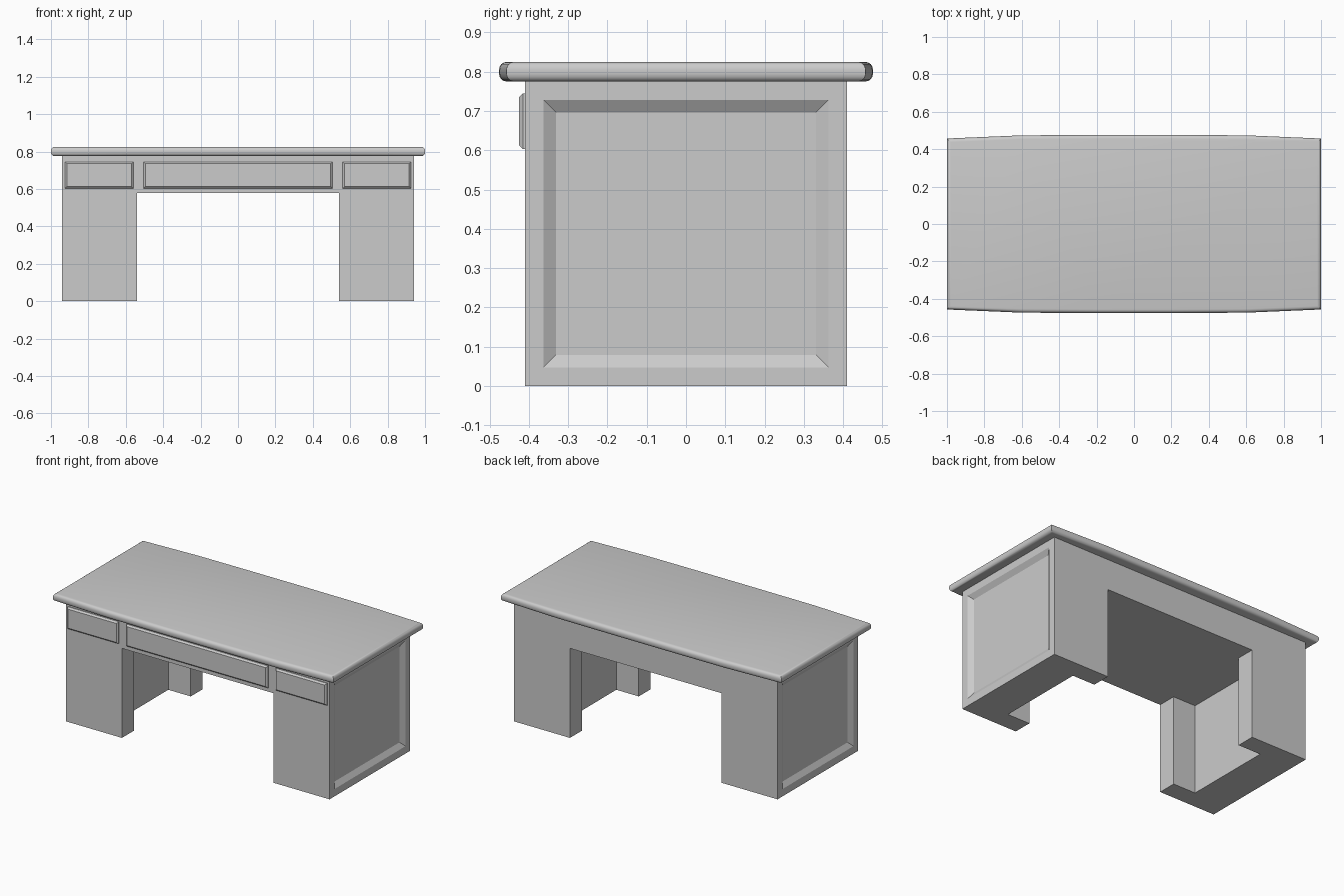
import bpy, bmesh
from mathutils import Vector

if "Cube" in bpy.data.objects:
    bpy.data.objects.remove(bpy.data.objects["Cube"])


def new_object(name, bm):
    bmesh.ops.recalc_face_normals(bm, faces=bm.faces)
    mesh = bpy.data.meshes.new(name)
    bm.to_mesh(mesh)
    bm.free()
    obj = bpy.data.objects.new(name, mesh)
    bpy.context.collection.objects.link(obj)
    return obj


def box_bm(lo, hi):
    lo, hi = Vector(lo), Vector(hi)
    bm = bmesh.new()
    bmesh.ops.create_cube(bm, size=1)
    bmesh.ops.scale(bm, vec=hi - lo, verts=bm.verts)
    bmesh.ops.translate(bm, vec=(lo + hi) / 2, verts=bm.verts)
    return bm


def apply_modifiers(obj):
    bpy.ops.object.select_all(action='DESELECT')
    bpy.context.view_layer.objects.active = obj
    obj.select_set(True)
    for mod in list(obj.modifiers):
        bpy.ops.object.modifier_apply(modifier=mod.name)


# Carcass with a sunken panel on each end
bm = box_bm((-0.94, -0.41, 0), (0.94, 0.41, 0.776))
bm.normal_update()
for face in [f for f in bm.faces if abs(f.normal.x) > 0.9]:
    bmesh.ops.inset_region(bm, faces=[face], thickness=0.067)
    bmesh.ops.inset_region(bm, faces=[face], thickness=0.045, depth=-0.02)
body = new_object("desk_body", bm)

# Knee hole, and the wider recess between front and back posts
cutters = [
    new_object("knee_hole_cutter", box_bm((-0.54, -0.6, -0.1), (0.54, 0.6, 0.577))),
    new_object("pedestal_recess_cutter", box_bm((-0.70, -0.29, -0.1), (0.70, 0.29, 0.577))),
]
for cutter in cutters:
    cutter.hide_render = True
    mod = body.modifiers.new("cut", 'BOOLEAN')
    mod.operation = 'DIFFERENCE'
    mod.solver = 'EXACT'
    mod.object = cutter
apply_modifiers(body)
for cutter in cutters:
    bpy.data.objects.remove(cutter)

# Bowed desktop with a rounded edge
half = [(-1, 0.457), (-0.6, 0.474), (-0.2, 0.476), (0.2, 0.476), (0.6, 0.474), (1, 0.457)]
outline = half + [(-x, -y) for x, y in half]
bm = bmesh.new()
base = bm.faces.new([bm.verts.new((x, y, 0.775)) for x, y in outline])
ext = bmesh.ops.extrude_face_region(bm, geom=[base])
bmesh.ops.translate(bm, vec=(0, 0, 0.05),
                    verts=[v for v in ext["geom"] if isinstance(v, bmesh.types.BMVert)])
bmesh.ops.recalc_face_normals(bm, faces=bm.faces)
rim = [e for e in bm.edges if abs(e.verts[0].co.z - e.verts[1].co.z) < 0.001]
bmesh.ops.bevel(bm, geom=rim, offset=0.02, segments=4, profile=0.5, affect='EDGES')
top = new_object("desk_top", bm)
apply_modifiers(top)
bpy.ops.object.shade_smooth_by_angle()

# Drawer fronts with chamfered faces
for name, x0, x1 in (("left_drawer", -0.925, -0.56),
                     ("centre_drawer", -0.505, 0.505),
                     ("right_drawer", 0.56, 0.925)):
    bm = box_bm((x0, -0.425, 0.603), (x1, -0.405, 0.745))
    front = [e for e in bm.edges if all(v.co.y < -0.42 for v in e.verts)]
    bmesh.ops.bevel(bm, geom=front, offset=0.01, segments=1, affect='EDGES')
    new_object(name, bm)
